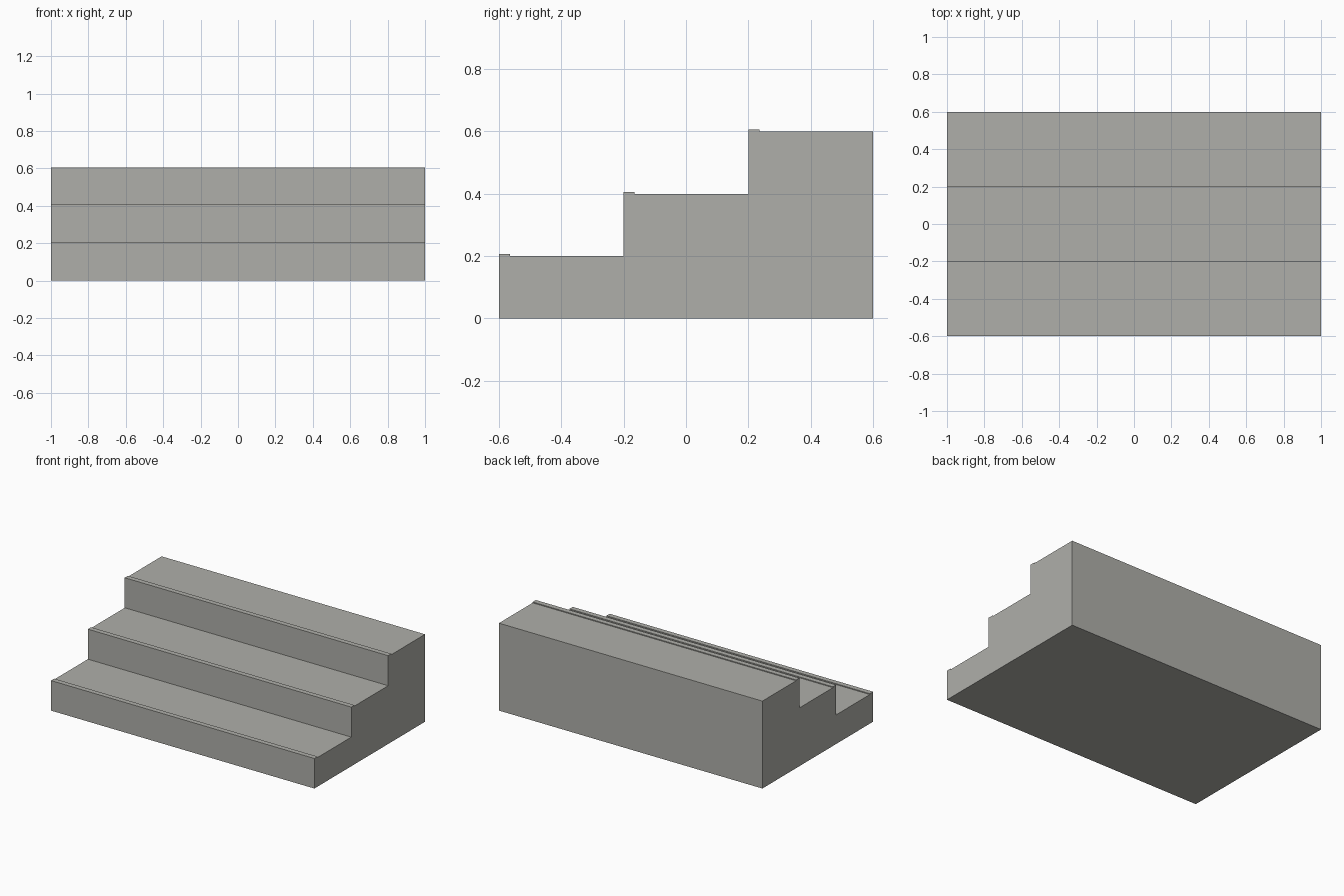
import bpy
import bmesh

cube = bpy.data.objects.get("Cube")
if cube:
    bpy.data.objects.remove(cube, do_unlink=True)

WIDTH, TREAD, RISE, STEPS = 2.0, 0.4, 0.2, 3
FRONT = -STEPS * TREAD / 2
NOSING_DEPTH, NOSING_HEIGHT = 0.035, 0.006

concrete = bpy.data.materials.new("concrete_grey")
concrete.use_nodes = True
colour = (0.43, 0.43, 0.40, 1)
concrete.diffuse_color = colour
concrete.node_tree.nodes["Principled BSDF"].inputs["Base Color"].default_value = colour


def extrude_profile(name, profile):
    """Sweep a (y, z) side profile across the full width."""
    bm = bmesh.new()
    face = bm.faces.new([bm.verts.new((-WIDTH / 2, y, z)) for y, z in profile])
    swept = bmesh.ops.extrude_face_region(bm, geom=[face])
    verts = [v for v in swept["geom"] if isinstance(v, bmesh.types.BMVert)]
    bmesh.ops.translate(bm, verts=verts, vec=(WIDTH, 0, 0))
    bmesh.ops.recalc_face_normals(bm, faces=bm.faces)
    mesh = bpy.data.meshes.new(name)
    bm.to_mesh(mesh)
    bm.free()
    mesh.materials.append(concrete)
    obj = bpy.data.objects.new(name, mesh)
    bpy.context.collection.objects.link(obj)
    return obj


# Solid staircase body
profile = [(-FRONT, 0), (FRONT, 0)]
for i in range(STEPS):
    y, z = FRONT + i * TREAD, (i + 1) * RISE
    profile += [(y, z), (y + TREAD, z)]
extrude_profile("stair_body", profile)

# Raised nosing strip along the front edge of each tread
for i in range(STEPS):
    y, z = FRONT + i * TREAD, (i + 1) * RISE
    back, top = y + NOSING_DEPTH, z + NOSING_HEIGHT
    extrude_profile(f"step_nosing_{i + 1}", [(y, z), (back, z), (back, top), (y, top)])
